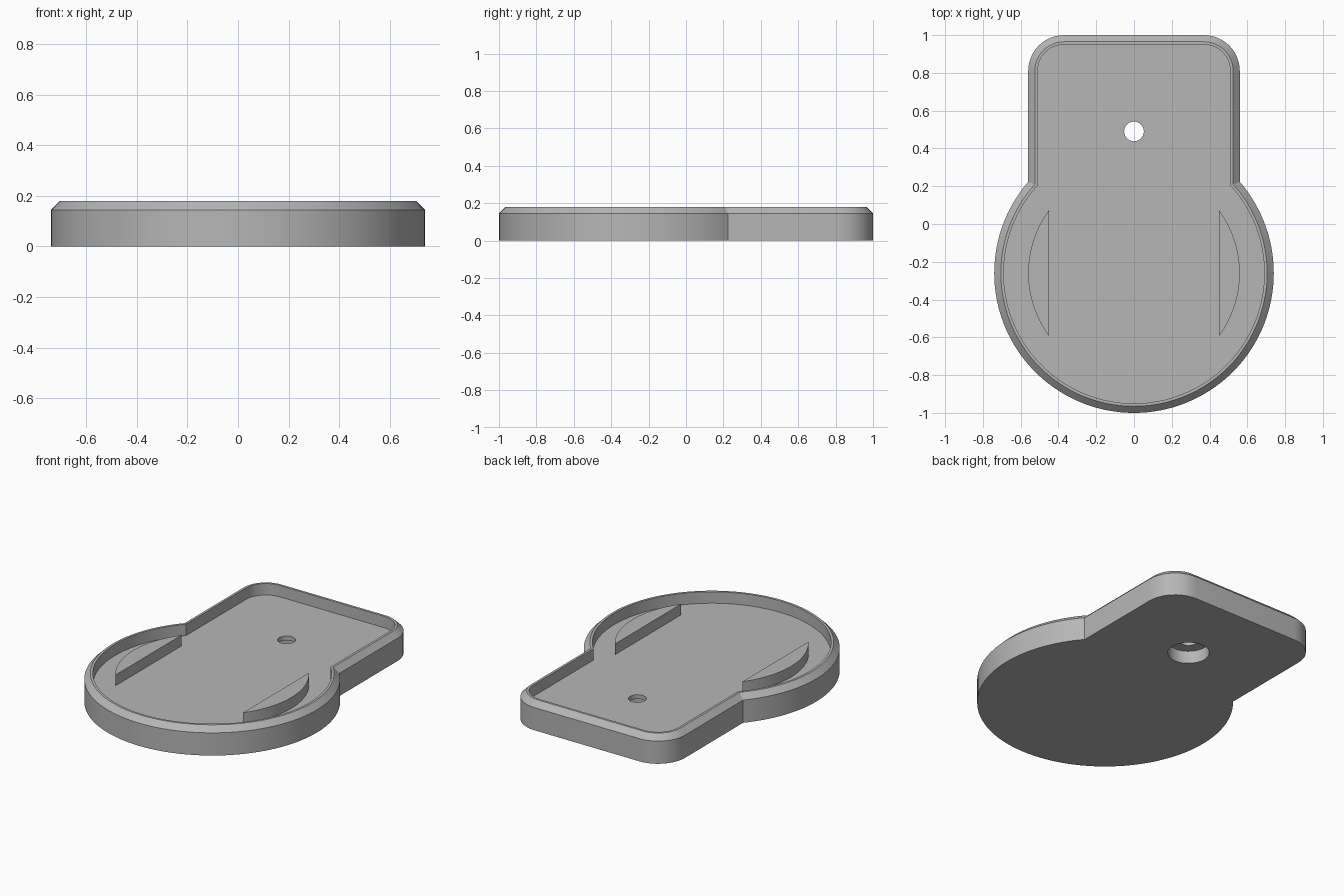
import bpy
import bmesh
from math import sin, cos, pi, sqrt, asin, radians

cube = bpy.data.objects.get("Cube")
if cube:
    bpy.data.objects.remove(cube, do_unlink=True)

# Main dimensions
CIRCLE_Y, CIRCLE_R = -0.26, 0.74
NECK_W, NECK_TOP, CORNER_R = 0.56, 1.0, 0.19
FLOOR_Z, RIM_Z, PAD_Z = 0.107, 0.18, 0.176
HOLE_Y, HOLE_R, BORE_R, BORE_Z = 0.49, 0.052, 0.12, 0.08

grey = bpy.data.materials.new("grey plastic")
grey.use_nodes = True
colour = (0.47, 0.47, 0.47, 1)
grey.diffuse_color = colour
grey.node_tree.nodes["Principled BSDF"].inputs["Base Color"].default_value = colour


def arc(cx, cy, r, start, end, steps):
    angles = [start + (end - start) * i / steps for i in range(steps + 1)]
    return [(cx + r * cos(a), cy + r * sin(a)) for a in angles]


def outline(inset):
    """Round plate joined to a neck with rounded corners, offset inwards."""
    r, w, c = CIRCLE_R - inset, NECK_W - inset, CORNER_R - inset
    join = asin(sqrt(r * r - w * w) / r)
    cx, cy = NECK_W - CORNER_R, NECK_TOP - CORNER_R
    return (arc(0, CIRCLE_Y, r, -pi - join, join, 96)
            + arc(cx, cy, c, 0, pi / 2, 12)
            + arc(-cx, cy, c, pi / 2, pi, 12))


def add_ring(bm, points, z):
    verts = [bm.verts.new((x, y, z)) for x, y in points]
    edges = [bm.edges.new((v, verts[i - 1])) for i, v in enumerate(verts)]
    return verts, edges


def bridge(bm, a, b):
    for i in range(len(a[0])):
        bm.faces.new((a[0][i - 1], a[0][i], b[0][i], b[0][i - 1]))


def finish(bm, name):
    bmesh.ops.recalc_face_normals(bm, faces=bm.faces)
    mesh = bpy.data.meshes.new(name)
    bm.to_mesh(mesh)
    bm.free()
    mesh.materials.append(grey)
    obj = bpy.data.objects.new(name, mesh)
    bpy.context.collection.objects.link(obj)
    bpy.ops.object.select_all(action='DESELECT')
    obj.select_set(True)
    bpy.context.view_layer.objects.active = obj
    bpy.ops.object.shade_smooth_by_angle(angle=radians(25))


# Tray: chamfered rim, recessed floor and a counterbored screw hole
bm = bmesh.new()
profile = [(0, 0), (0, 0.145), (0.035, RIM_Z), (0.05, RIM_Z), (0.05, FLOOR_Z)]
shell = [add_ring(bm, outline(inset), z) for inset, z in profile]
hole_profile = [(BORE_R, 0), (BORE_R, BORE_Z), (HOLE_R, BORE_Z), (HOLE_R, FLOOR_Z)]
hole = [add_ring(bm, arc(0, HOLE_Y, r, 0, 2 * pi, 48)[:-1], z) for r, z in hole_profile]
for rings in (shell, hole):
    for lower, upper in zip(rings, rings[1:]):
        bridge(bm, lower, upper)
for end in (0, -1):
    bmesh.ops.triangle_fill(bm, use_beauty=True, edges=shell[end][1] + hole[end][1])
finish(bm, "tray")

# Raised pads: circle segments with a straight inner side
PAD_R, PAD_X = 0.56, 0.45
half = asin(sqrt(PAD_R ** 2 - PAD_X ** 2) / PAD_R)
for name, turn in (("left_pad", 0), ("right_pad", pi)):
    bm = bmesh.new()
    points = arc(0, CIRCLE_Y, PAD_R, turn - half, turn + half, 32)
    bottom = add_ring(bm, points, FLOOR_Z - 0.005)
    top = add_ring(bm, points, PAD_Z)
    bridge(bm, bottom, top)
    bm.faces.new(bottom[0])
    bm.faces.new(top[0])
    finish(bm, name)
